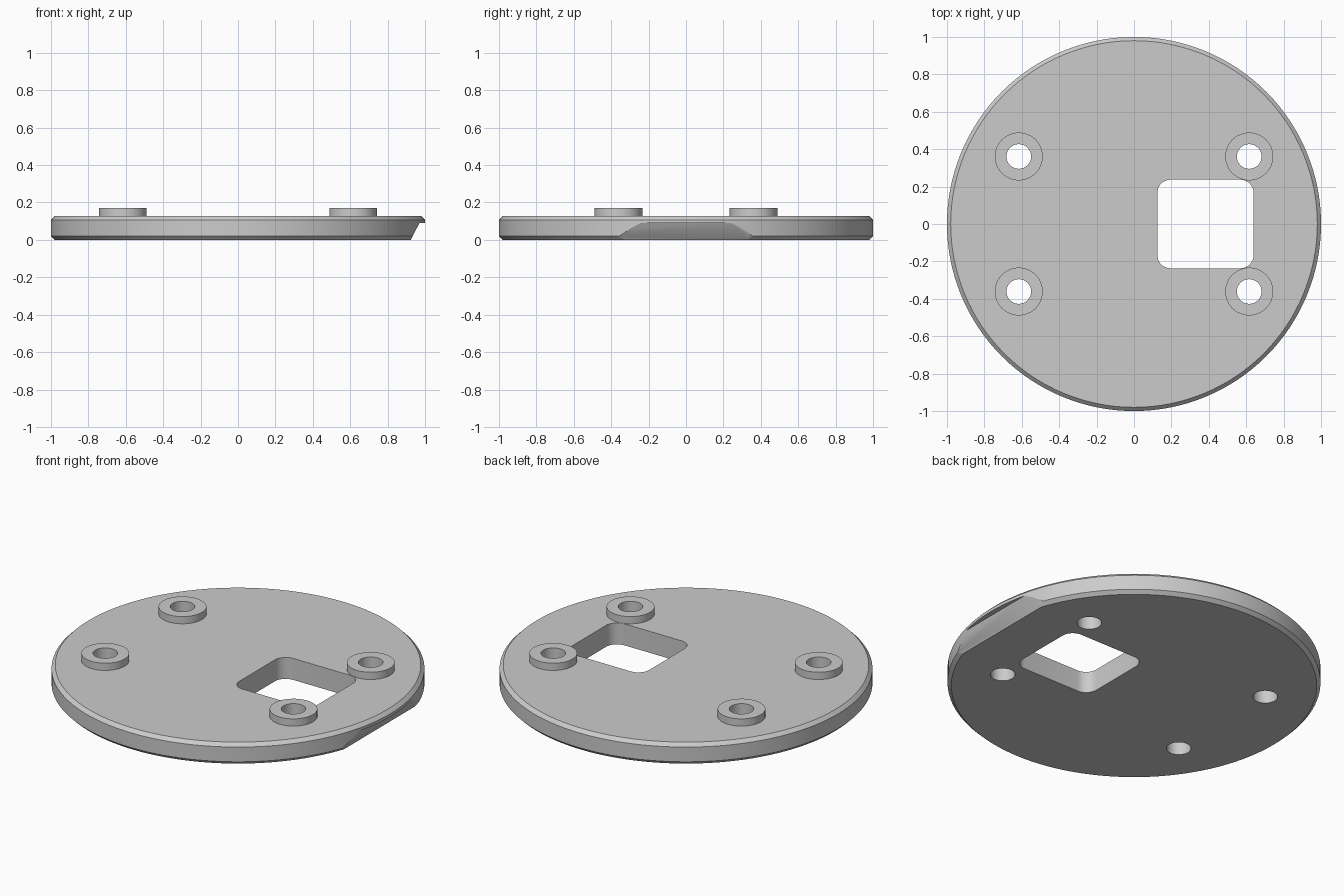
import bpy, bmesh, math

if "Cube" in bpy.data.objects:
    bpy.data.objects.remove(bpy.data.objects["Cube"])

HEIGHT, CHAMFER = 0.127, 0.02
BOSS_TOP, BOSS_R, HOLE_R = 0.17, 0.128, 0.066
BOSS_X, BOSS_Y = 0.616, 0.361

grey = bpy.data.materials.new("light_grey")
grey.diffuse_color = (0.6, 0.6, 0.6, 1)
grey.use_nodes = True
grey.node_tree.nodes["Principled BSDF"].inputs["Base Color"].default_value = grey.diffuse_color


def add_object(name, bm):
    bmesh.ops.recalc_face_normals(bm, faces=bm.faces)
    mesh = bpy.data.meshes.new(name)
    bm.to_mesh(mesh)
    bm.free()
    mesh.materials.append(grey)
    obj = bpy.data.objects.new(name, mesh)
    bpy.context.collection.objects.link(obj)
    return obj


def loft(name, rings):
    """Closed solid through a stack of matching rings."""
    bm = bmesh.new()
    loops = [[bm.verts.new(p) for p in ring] for ring in rings]
    n = len(rings[0])
    for a, b in zip(loops, loops[1:]):
        for i in range(n):
            j = (i + 1) % n
            bm.faces.new((a[i], a[j], b[j], b[i]))
    bm.faces.new(loops[0][::-1])
    bm.faces.new(loops[-1])
    return add_object(name, bm)


def circle(r, z, n, cx=0, cy=0):
    return [(cx + r * math.cos(2 * math.pi * i / n),
             cy + r * math.sin(2 * math.pi * i / n), z) for i in range(n)]


def rounded_rect(x0, x1, y0, y1, r, z, steps=8):
    points = []
    corners = [(x1 - r, y1 - r), (x0 + r, y1 - r), (x0 + r, y0 + r), (x1 - r, y0 + r)]
    for k, (cx, cy) in enumerate(corners):
        for i in range(steps + 1):
            a = math.pi / 2 * (k + i / steps)
            points.append((cx + r * math.cos(a), cy + r * math.sin(a), z))
    return points


def combine(obj, tool, operation):
    """Apply a boolean and remove the helper solid."""
    mod = obj.modifiers.new("bool", 'BOOLEAN')
    mod.operation, mod.solver, mod.object = operation, 'EXACT', tool
    bpy.context.view_layer.objects.active = obj
    bpy.ops.object.modifier_apply(modifier=mod.name)
    bpy.data.objects.remove(tool)


# Round plate with chamfered rims
plate = loft("mounting_plate", [
    circle(1 - CHAMFER, 0, 128), circle(1, CHAMFER, 128),
    circle(1, HEIGHT - CHAMFER, 128), circle(1 - CHAMFER, HEIGHT, 128)])

# Raised bosses with through holes
spots = [(sx * BOSS_X, sy * BOSS_Y) for sx in (-1, 1) for sy in (-1, 1)]
for x, y in spots:
    combine(plate, loft("boss", [circle(BOSS_R, z, 48, x, y) for z in (0.06, BOSS_TOP)]), 'UNION')
for x, y in spots:
    combine(plate, loft("hole", [circle(HOLE_R, z, 32, x, y) for z in (-0.1, 0.3)]), 'DIFFERENCE')

# Rounded rectangular window
combine(plate, loft("window", [rounded_rect(0.125, 0.639, -0.237, 0.237, 0.07, z)
                               for z in (-0.1, 0.3)]), 'DIFFERENCE')

# Slanted undercut on the right edge, leaving a thin lip above
profile = [(0.882, -0.08), (1.2, -0.08), (1.2, 0.09), (0.97, 0.09)]
combine(plate, loft("undercut", [[(x, y, z) for x, z in profile] for y in (-0.8, 0.8)]), 'DIFFERENCE')

plate.select_set(True)
bpy.context.view_layer.objects.active = plate
bpy.ops.object.shade_smooth_by_angle(angle=math.radians(30))
